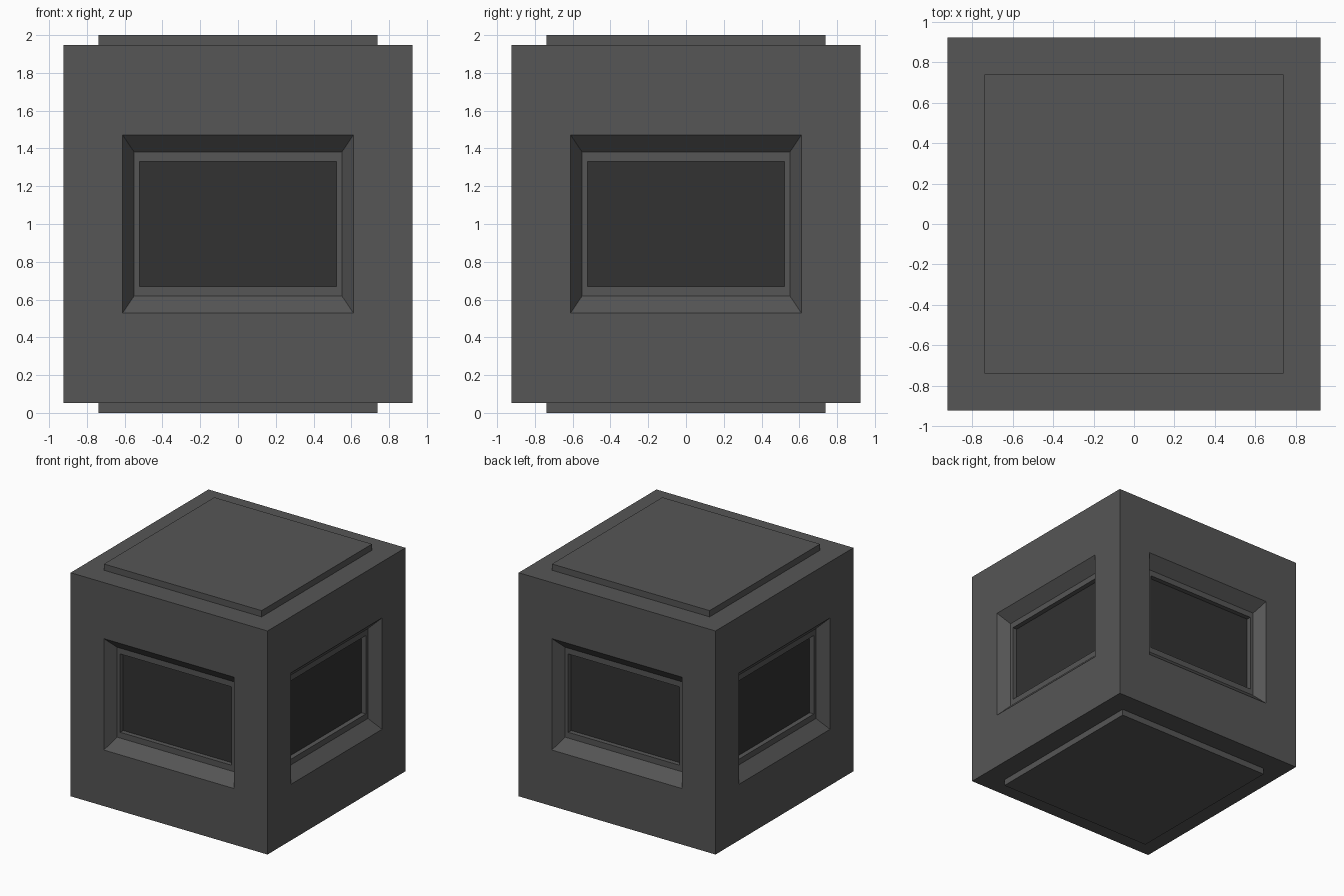
import bpy
import bmesh
from math import pi
from mathutils import Matrix, Vector

default = bpy.data.objects.get("Cube")
if default:
    bpy.data.objects.remove(default)


def material(name, value):
    mat = bpy.data.materials.new(name)
    mat.use_nodes = True
    color = (value, value, value, 1)
    mat.diffuse_color = color
    mat.node_tree.nodes["Principled BSDF"].inputs["Base Color"].default_value = color
    return mat


def finish(name, bm, mat):
    mesh = bpy.data.meshes.new(name)
    bm.to_mesh(mesh)
    bm.free()
    mesh.materials.append(mat)
    obj = bpy.data.objects.new(name, mesh)
    bpy.context.collection.objects.link(obj)
    return obj


def rectangle(bm, half_w, half_h, depth, turn):
    """Corner vertices on one side of the block, sunk by depth."""
    return [bm.verts.new(turn @ Vector((sx * half_w, depth - HALF, MID + sz * half_h)))
            for sx, sz in ((-1, -1), (1, -1), (1, 1), (-1, 1))]


def box(name, half, bottom, top, mat):
    bm = bmesh.new()
    bmesh.ops.create_cube(bm, size=1)
    bmesh.ops.scale(bm, vec=(2 * half, 2 * half, top - bottom), verts=bm.verts)
    bmesh.ops.translate(bm, vec=(0, 0, (top + bottom) / 2), verts=bm.verts)
    return finish(name, bm, mat)


grey = material("dark grey casing", 0.092)
black = material("charcoal pane", 0.032)

HALF, HALF_HEIGHT, MID = 0.923, 0.947, 1.0

# Half width, half height and depth of each step: outer edge, bevel, ledge, pane
steps = [(HALF, HALF_HEIGHT, 0), (0.611, 0.472, 0), (0.55, 0.381, 0.09),
         (0.521, 0.332, 0.09), (0.521, 0.332, 0.13)]
sides = ("front", "left", "back", "right")

# Casing with a stepped window recess in each side, and the panes
body = bmesh.new()
for i, side in enumerate(sides):
    turn = Matrix.Rotation(i * pi / 2, 3, "Z")
    rings = [rectangle(body, *step, turn) for step in steps]
    for outer, inner in zip(rings, rings[1:]):
        for a in range(4):
            b = (a + 1) % 4
            body.faces.new((outer[a], outer[b], inner[b], inner[a]))
    pane = bmesh.new()
    pane.faces.new(rectangle(pane, *steps[-1], turn))
    finish(side + "_pane", pane, black)

# Close the casing at top and bottom
bmesh.ops.remove_doubles(body, verts=body.verts, dist=0.0005)
for sign in (1, -1):
    cap = [v for v in body.verts if abs(v.co.z - MID - sign * HALF_HEIGHT) < 0.001]
    bmesh.ops.contextual_create(body, geom=cap)
for face in body.faces:
    if abs(face.normal.z) > 0.99 and face.calc_area() > 1:
        if face.normal.z * (face.calc_center_median().z - MID) < 0:
            face.normal_flip()
finish("casing", body, grey)

# Raised plates
box("top_plate", 0.739, MID + HALF_HEIGHT - 0.02, 2, grey)
box("bottom_plate", 0.739, 0, MID - HALF_HEIGHT + 0.02, grey)
